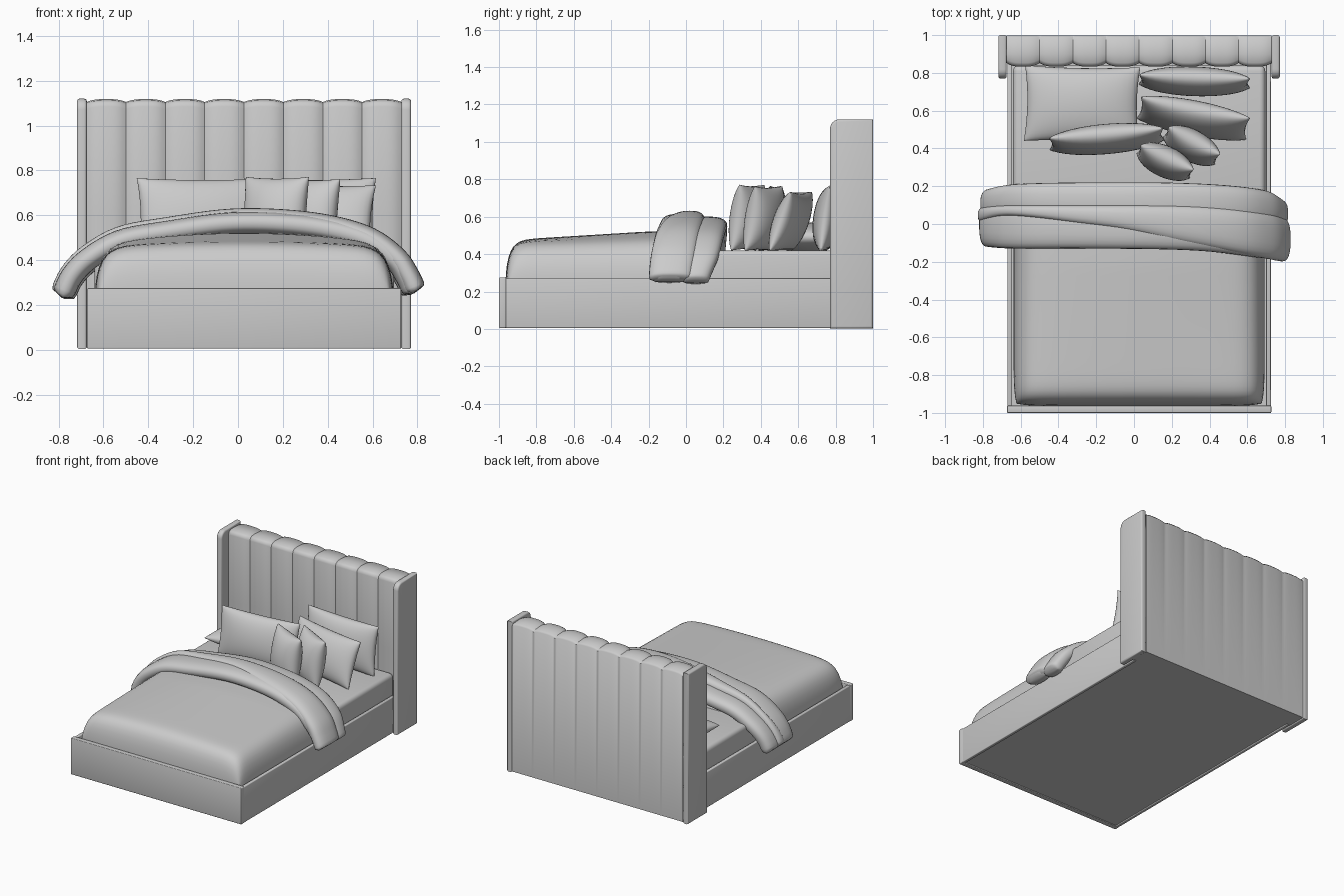
import bpy, bmesh, math
from mathutils import Vector, Euler

if "Cube" in bpy.data.objects:
    bpy.data.objects.remove(bpy.data.objects["Cube"])

CX = 0.027  # bed centre line


def finish(bm, name, angle=40):
    bmesh.ops.recalc_face_normals(bm, faces=bm.faces)
    me = bpy.data.meshes.new(name)
    bm.to_mesh(me)
    bm.free()
    ob = bpy.data.objects.new(name, me)
    bpy.context.collection.objects.link(ob)
    bpy.ops.object.select_all(action='DESELECT')
    ob.select_set(True)
    bpy.context.view_layer.objects.active = ob
    bpy.ops.object.shade_smooth_by_angle(angle=math.radians(angle))
    return ob


def box(name, lo, hi, r=0.005, seg=3):
    bm = bmesh.new()
    bmesh.ops.create_cube(bm, size=1)
    for v in bm.verts:
        v.co = Vector([lo[i] + (v.co[i] + 0.5) * (hi[i] - lo[i]) for i in range(3)])
    bmesh.ops.bevel(bm, geom=bm.edges[:], offset=r, segments=seg, profile=0.5, affect='EDGES')
    return finish(bm, name)


def spline(keys, s):
    """Catmull-Rom sample of a list of tuples, s in 0..1"""
    n = len(keys) - 1
    i = min(int(s * n), n - 1)
    t = s * n - i
    p = [keys[min(max(i + k, 0), n)] for k in (-1, 0, 1, 2)]
    return [0.5 * (2 * b + (c - a) * t + (2 * a - 5 * b + 4 * c - d) * t * t
                   + (3 * b - a - 3 * c + d) * t ** 3) for a, b, c, d in zip(*p)]


# --- bed frame ---
box("left_rail", (-0.67, -0.98, 0.005), (-0.645, 0.86, 0.27))
box("right_rail", (0.70, -0.98, 0.005), (0.725, 0.86, 0.27))
box("foot_rail", (-0.672, -1.0, 0.005), (0.727, -0.962, 0.275))
box("base_panel", (-0.66, -0.98, 0.012), (0.715, 0.86, 0.19), 0.002, 1)

# --- headboard ---
for i in range(8):  # padded vertical channels
    w = 0.1755
    x0 = -0.675 + i * w
    bm = bmesh.new()
    prof = []
    for k in range(13):
        u = -1 + k / 6
        prof.append((x0 + w * (u + 1) / 2, (1 - abs(u) ** 3)))
    rings = []
    for z, inset in ((0.01, 0), (0.6, 0), (1.085, 0), (1.103, 0.006), (1.112, 0.02)):
        ring = [bm.verts.new((x, 0.852 - 0.019 * b + inset, z + (0.012 * (b - 1) if z > 1 else 0)))
                for x, b in prof]
        rings.append(ring)
    rings.append([bm.verts.new((x, 0.9, 1.105 + 0.013 * b)) for x, b in prof])
    rings.append([bm.verts.new((x, 0.985, 1.1 + 0.012 * b)) for x, b in prof])
    rings.append([bm.verts.new((x, 0.997, 1.09 + 0.01 * b)) for x, b in prof])
    rings.append([bm.verts.new((x, 0.997, 0.01)) for x, b in prof])
    for a, b in zip(rings, rings[1:] + rings[:1]):
        for k in range(12):
            bm.faces.new((a[k], a[k + 1], b[k + 1], b[k]))
    finish(bm, f"headboard_channel_{i + 1}", 50)

for name, x0 in (("left_wing", -0.718), ("right_wing", 0.728)):  # side wings
    bm = bmesh.new()
    pts = [(1.0, 0.003), (1.0, 1.12)]
    pts += [(0.82 - 0.05 * math.sin(a), 1.07 + 0.05 * math.cos(a))
            for a in (math.pi / 2 * k / 6 for k in range(7))]
    pts += [(0.77, 0.003)]
    f = bm.faces.new([bm.verts.new((x0, y, z)) for y, z in pts])
    g = bmesh.ops.extrude_face_region(bm, geom=[f])
    for v in g["geom"]:
        if isinstance(v, bmesh.types.BMVert):
            v.co.x += 0.044
    rim = [e for e in bm.edges if abs(e.verts[0].co.x - e.verts[1].co.x) < 1e-4]
    bmesh.ops.bevel(bm, geom=rim, offset=0.012, segments=3, profile=0.5, affect='EDGES')
    finish(bm, name)

# --- mattress and crowned cover ---
box("mattress", (-0.64, 0.0, 0.15), (0.695, 0.84, 0.42), 0.03, 4)

bm = bmesh.new()
N = 40
grid = []
for j in range(N + 1):
    v = math.sin(math.pi / 2 * (2 * j / N - 1))
    row = []
    for i in range(N + 1):
        u = math.sin(math.pi / 2 * (2 * i / N - 1))
        edge = math.sqrt(max(0, 1 - abs(u) ** 14) * max(0, 1 - abs(v) ** 16))
        t = (v + 1) / 2
        h = 0.215 + 0.055 * (1 - u * u) * (0.35 + 0.65 * min(1, t * 1.5)) + 0.015 * t
        # round the plan corners
        k = 1 - 0.025 * (abs(u) * abs(v)) ** 8
        row.append(bm.verts.new((CX + 0.665 * u * k, -0.405 + 0.56 * v * k, 0.24 + h * edge)))
    grid.append(row)
for j in range(N):
    for i in range(N):
        bm.faces.new((grid[j][i], grid[j][i + 1], grid[j + 1][i + 1], grid[j + 1][i]))
finish(bm, "mattress_cover", 80)

# --- folded blanket: soft bands lofted over an arch ---
ARCH = [(-0.785, 0.235), (-0.74, 0.33), (-0.66, 0.41), (-0.52, 0.487), (-0.32, 0.525), (-0.05, 0.562),
        (0.18, 0.562), (0.4, 0.537), (0.58, 0.485), (0.70, 0.40), (0.755, 0.32), (0.785, 0.255)]


def band(name, yr, lift, thick, x_scale=1.0):
    """yr: (front y, back y) keys along the arch"""
    bm = bmesh.new()
    M, K = 56, 24
    rings = []
    for i in range(M + 1):
        s = i / M
        x, z = spline(ARCH, s)
        xa, za = spline(ARCH, max(0, s - 0.01))
        xb, zb = spline(ARCH, min(1, s + 0.01))
        n = Vector((za - zb, 0, xb - xa)).normalized()
        yf, yb = spline(yr, s)
        d = min(s, 1 - s)
        cap = math.sqrt(max(0.03, 1 - (1 - min(1, d / 0.035)) ** 2))
        hy = (yb - yf) / 2 * (0.85 + 0.15 * cap)
        ht = thick * cap
        ring = []
        for k in range(K):
            a = 2 * math.pi * k / K
            c, q = math.cos(a), math.sin(a)
            c = math.copysign(abs(c) ** 0.8, c)
            q = math.copysign(abs(q) ** 0.8, q)
            p = Vector((x * x_scale, (yf + yb) / 2 + hy * c, z)) + n * (lift + ht * q)
            ring.append(bm.verts.new(p))
        rings.append(ring)
    for a, b in zip(rings, rings[1:]):
        for k in range(K):
            bm.faces.new((a[k], a[(k + 1) % K], b[(k + 1) % K], b[k]))
    bm.faces.new(rings[0])
    bm.faces.new(rings[-1])
    finish(bm, name, 70)


band("blanket_front_fold", [(-0.12, 0.11), (-0.13, 0.11), (-0.13, 0.09), (-0.14, 0.06),
                            (-0.18, 0.02), (-0.18, 0.0)], 0, 0.05)
band("blanket_top_flap", [(0.0, 0.09), (0.04, 0.1), (-0.01, 0.1), (-0.11, 0.095),
                          (-0.18, 0.06), (-0.2, 0.03)], 0.016, 0.05, 0.99)
band("blanket_back_fold", [(0.03, 0.18), (0.05, 0.21), (0.02, 0.22), (0.0, 0.215),
                           (0.0, 0.18), (-0.02, 0.12)], -0.015, 0.05, 1.01)


# --- pillows ---
def pillow(name, loc, w, h, t, lean, turn):
    """half width, half height, half thickness, backward lean and turn in degrees"""
    bm = bmesh.new()
    N = 20
    rot = Euler((math.radians(-lean), 0, math.radians(turn))).to_matrix()
    for side in (-1, 1):
        g = []
        for j in range(N + 1):
            v = math.sin(math.pi / 2 * (2 * j / N - 1))
            row = []
            for i in range(N + 1):
                u = math.sin(math.pi / 2 * (2 * i / N - 1))
                p = Vector((w * u * (1 - 0.05 * (1 - v * v)),
                            side * t * max(0, (1 - u * u) * (1 - v * v)) ** 0.45,
                            h * v * (1 - 0.05 * (1 - u * u))))
                row.append(bm.verts.new(rot @ p + Vector(loc)))
            g.append(row)
        for j in range(N):
            for i in range(N):
                bm.faces.new((g[j][i], g[j][i + 1], g[j + 1][i + 1], g[j + 1][i]))
    bmesh.ops.remove_doubles(bm, verts=bm.verts, dist=0.0005)
    finish(bm, name, 60)


pillow("flat_pillow", (-0.275, 0.635, 0.49), 0.305, 0.2, 0.08, 90, -1)
pillow("left_pillow", (-0.145, 0.45, 0.59), 0.305, 0.178, 0.075, 10, 5)
pillow("right_back_pillow", (0.32, 0.755, 0.59), 0.295, 0.178, 0.075, 8, -2)
pillow("right_middle_pillow", (0.315, 0.56, 0.575), 0.295, 0.168, 0.08, 20, -11)
pillow("small_pillow_front", (0.165, 0.33, 0.595), 0.155, 0.178, 0.08, 8, -25)
pillow("small_pillow_back", (0.305, 0.415, 0.59), 0.155, 0.175, 0.08, 10, -28)
